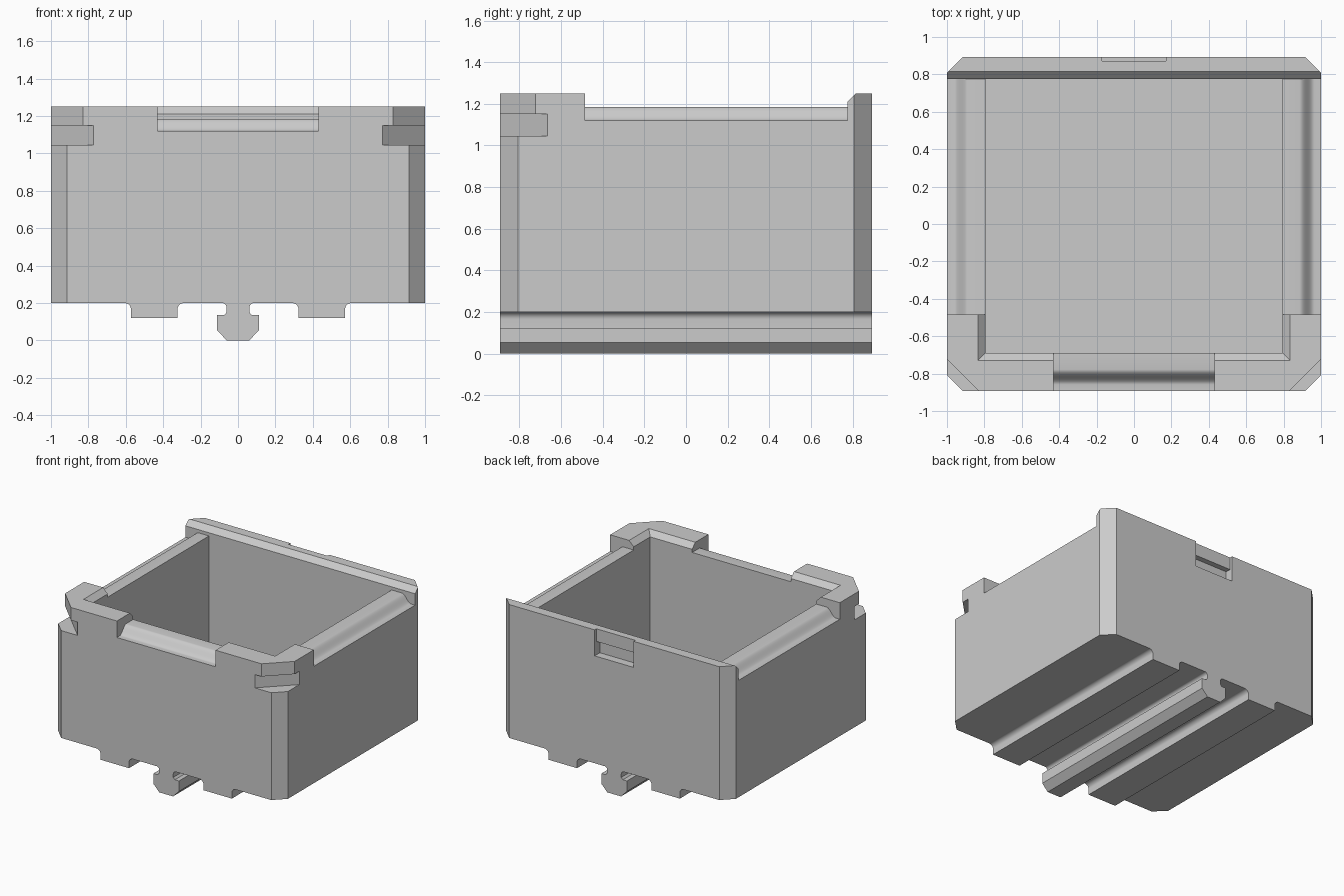
import bpy
import bmesh
import math
from mathutils import Vector

if "Cube" in bpy.data.objects:
    bpy.data.objects.remove(bpy.data.objects["Cube"], do_unlink=True)

W, D = 1.0, 0.893            # half width and half depth
BASE, TOP = 0.2, 1.25        # underside and rim
IN_X, IN_FRONT, IN_BACK = 0.795, -0.69, 0.775

grey = bpy.data.materials.new("plain grey")
grey.use_nodes = True
colour = (0.6, 0.6, 0.6, 1)
grey.diffuse_color = colour
grey.node_tree.nodes["Principled BSDF"].inputs["Base Color"].default_value = colour


def prism(name, points, axis, start, end, grow=0.0):
    """Extrude a 2D outline along an axis, optionally flaring the far end."""
    place = {"X": lambda p, t: (t, p[0], p[1]),
             "Y": lambda p, t: (p[0], t, p[1]),
             "Z": lambda p, t: (p[0], p[1], t)}[axis]
    bm = bmesh.new()
    flared = [(a + math.copysign(grow, a), b + math.copysign(grow, b)) for a, b in points]
    near = [bm.verts.new(place(p, start)) for p in points]
    far = [bm.verts.new(place(p, end)) for p in flared]
    bm.faces.new(near)
    bm.faces.new(far)
    for i in range(len(near)):
        j = (i + 1) % len(near)
        bm.faces.new((near[i], near[j], far[j], far[i]))
    bmesh.ops.recalc_face_normals(bm, faces=bm.faces)
    mesh = bpy.data.meshes.new(name)
    bm.to_mesh(mesh)
    bm.free()
    mesh.materials.append(grey)
    obj = bpy.data.objects.new(name, mesh)
    bpy.context.collection.objects.link(obj)
    return obj


def activate(obj):
    bpy.ops.object.select_all(action="DESELECT")
    obj.select_set(True)
    bpy.context.view_layer.objects.active = obj


def cut(target, cutter):
    """Subtract the cutter and throw it away."""
    cutter.hide_render = True
    mod = target.modifiers.new("cut", "BOOLEAN")
    mod.operation = "DIFFERENCE"
    mod.solver = "EXACT"
    mod.object = cutter
    activate(target)
    bpy.ops.object.modifier_apply(modifier=mod.name)
    bpy.data.objects.remove(cutter, do_unlink=True)


def rect(x0, x1, y0, y1):
    return [(x0, y0), (x1, y0), (x1, y1), (x0, y1)]


def corner(sx, sy, c):
    """Triangle that bevels one vertical corner by c."""
    e = 0.1
    return [(sx * (W - c - e), sy * (D + e)), (sx * (W + e), sy * (D + e)),
            (sx * (W + e), sy * (D - c - e))]


def ogee(edge, sign):
    """Region above the S-shaped wall top, measured inward from an outer face."""
    low, high, first, run, n = 1.12, 1.185, 0.035, 0.08, 10
    pts = [(-0.1, 1.4), (-0.1, low)]
    for i in range(n + 1):
        t = i / n
        pts.append((first + run * t, low + (high - low) * (1 - math.cos(math.pi * t)) / 2))
    pts += [(0.26, high), (0.26, 1.4)]
    return [(sign * (edge - d), z) for d, z in pts]


# Box body with a hollow and a flared inner rim
body = prism("box_body", rect(-W, W, -D, D), "Z", BASE, TOP)
hollow = rect(-IN_X, IN_X, IN_FRONT, IN_BACK)
cut(body, prism("hollow_cutter", hollow, "Z", 0.28, 1.4))
cut(body, prism("rim_cutter", hollow, "Z", 1.21, 1.27, grow=0.06))

# Lowered, rounded side walls and front opening
for s in (-1, 1):
    cut(body, prism("side_cutter", ogee(W, s), "Y", -0.485, IN_BACK))
cut(body, prism("front_cutter", ogee(D, -1), "X", -0.43, 0.43))

# Sloped inner edge of the back lip
lip = [(IN_BACK - 0.05, 1.21), (IN_BACK, 1.21), (IN_BACK + 0.06, 1.27), (IN_BACK - 0.05, 1.27)]
cut(body, prism("lip_cutter", lip, "X", -1.1, 1.1))

# Beveled corners, with stacking slots at the front ones
for s in (-1, 1):
    for sy in (-1, 1):
        cut(body, prism("bevel_cutter", corner(s, sy, 0.085), "Z", 0.1, 1.4))
    cut(body, prism("catch_cutter", corner(s, -1, 0.17), "Z", 1.1, 1.4))
    cut(body, prism("slot_cutter", corner(s, -1, 0.228), "Z", 1.045, 1.15))

# Latch recess at the back
cut(body, prism("recess_cutter", rect(-0.17, 0.17, D - 0.022, 1.0), "Z", 1.1, 1.4))
cut(body, prism("latch_cutter", rect(-0.17, 0.17, D - 0.065, 1.0), "Z", 1.045, 1.15))


def fillet(x, r):
    """Concave quarter arc from the underside down to a vertical face at x."""
    return [(x + r - r * math.sin(a), BASE - r + r * math.cos(a))
            for a in (math.pi / 2 * i / 8 for i in range(9))]


def mirrored(half):
    return half + [(-x, z) for x, z in reversed(half)]


# Foot rails on the underside
foot = mirrored(fillet(0.124, 0.035) + [(0.124, 0.12)])
hook = mirrored(fillet(0.061, 0.025) + [(0.061, 0.15), (0.075, 0.135), (0.111, 0.135),
                                       (0.111, 0.053), (0.06, 0)])
parts = [body, prism("centre_hook_rail", hook, "Y", -D, D)]
for side, s in (("left", 1), ("right", -1)):
    pts = [(x + s * 0.448, z) for x, z in foot]
    parts.append(prism(side + "_foot_rail", pts, "Y", -D, D))

# Smooth the curved strips, keep hard edges
for obj in parts:
    activate(obj)
    bpy.ops.object.shade_smooth_by_angle(angle=math.radians(25))
